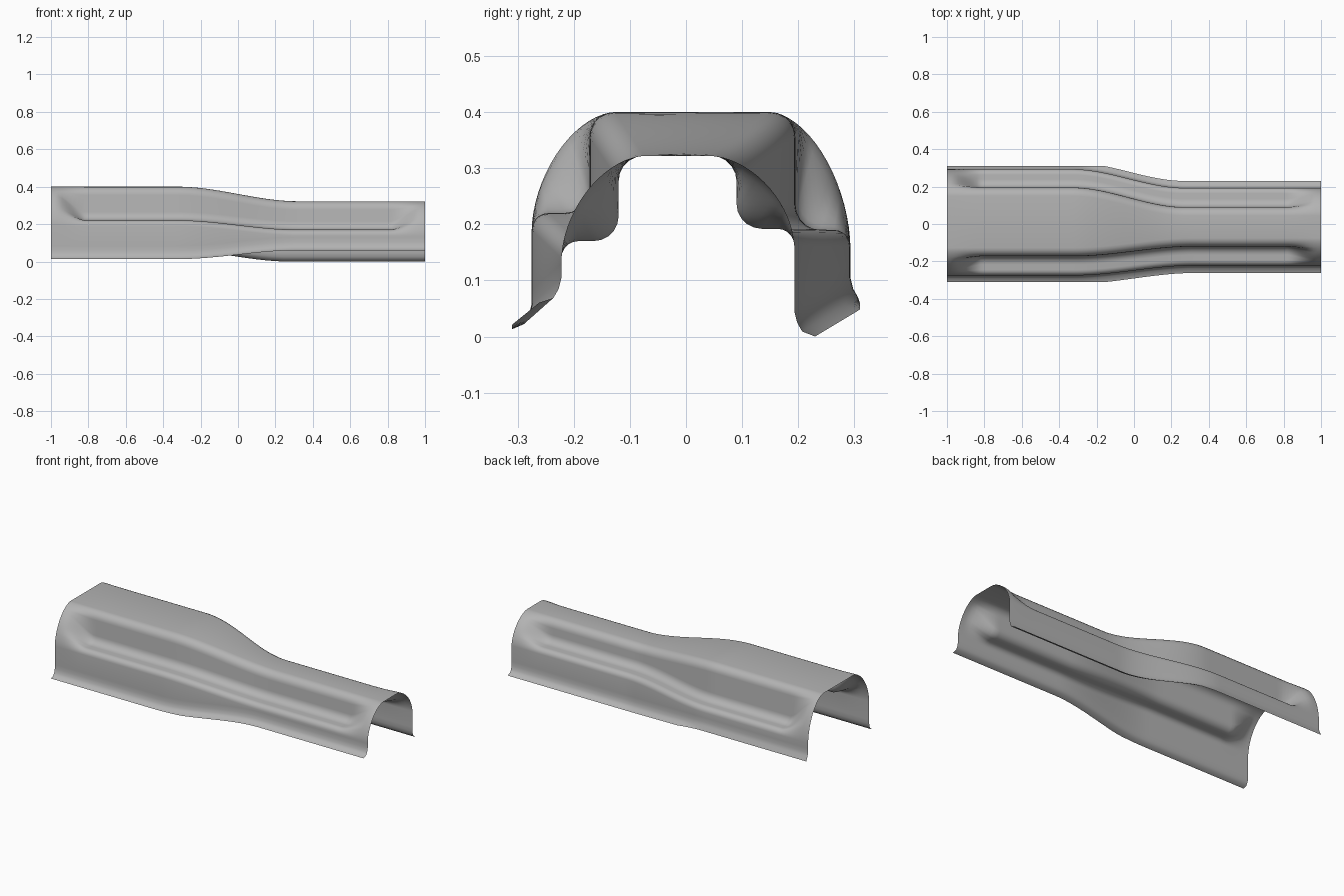
import bpy
import bmesh
from math import sin, cos, pi

cube = bpy.data.objects.get("Cube")
if cube:
    bpy.data.objects.remove(cube)

TRIM = 0.31       # flanges are trimmed at this half width
CORNER = 0.045    # rounding of the channel corners
STATIONS = 100
ARC = 6

# Side dimensions at the wide end and the narrow end
KEYS = ("top", "step", "ledge", "wall", "rim", "rim_z")
SIDES = {
    "front": ((0.40, 0.172, 0.22, 0.275, 0.32, 0.013), (0.322, 0.12, 0.17, 0.222, 0.262, 0.06)),
    "back": ((0.40, 0.195, 0.19, 0.293, 0.33, 0.06), (0.322, 0.09, 0.192, 0.193, 0.23, 0.0)),
}
# Start and end of the narrowing along the length
BENDS = {"front": (-0.32, 0.32), "back": (-0.33, 0.27)}


def smooth(a, b, x):
    t = min(max((x - a) / (b - a), 0), 1)
    return t * t * (3 - 2 * t)


def mix(a, b, t):
    return a + (b - a) * t


def arc(cy, cz, ry, rz, count, power=2.0):
    """Quarter superellipse running from straight up to straight out."""
    angles = [pi / 2 * i / (count - 1) for i in range(count)]
    return [(cy + ry * sin(a) ** (2 / power), cz + rz * max(cos(a), 0) ** (2 / power))
            for a in angles]


def half_section(side, x):
    """Points from the roof edge down to the flange rim."""
    narrow = smooth(*BENDS[side], x)
    wide_end, narrow_end = SIDES[side]
    d = {k: mix(a, b, narrow) for k, a, b in zip(KEYS, wide_end, narrow_end)}
    r, foot = CORNER, d["ledge"] - 0.03
    # Plain arched shoulder, used at both ends
    arch = arc(d["step"] - r, foot, d["wall"] - d["step"] + r, d["top"] - foot, 3 * ARC, 1.75)
    # Stepped shoulder with the side channel pressed in
    upper = arc(d["step"] - r, d["top"] - r, r, r, ARC)
    inner = [(d["step"] + r - (y - d["step"]), z)
             for y, z in arc(d["step"], d["ledge"], r, r, ARC)][::-1]
    inner = [(y, d["ledge"] + r - (z - d["ledge"])) for y, z in inner][::-1]
    inner = sorted(inner, key=lambda p: (-p[1], p[0]))
    lower = arc(d["wall"] - 0.03, foot, 0.03, 0.03, ARC)
    channel = upper + inner + lower
    depth = min(max((0.97 - abs(x)) / 0.15, 0), 1)
    depth = mix(depth, smooth(0, 1, depth), 0.5)
    points = [(mix(a[0], c[0], depth), mix(a[1], c[1], depth)) for a, c in zip(arch, channel)]
    # Wall foot and outward flange
    w, z = d["wall"], d["rim_z"]
    points += [(w, z + 0.07), (w, z + 0.045), (w + 0.005, z + 0.025),
               (w + 0.014, z + 0.009), (d["rim"], z)]
    return [(min(y, TRIM), h) for y, h in points]


# Pressed sheet cover lofted along its length
bm = bmesh.new()
rows = []
for i in range(STATIONS + 1):
    x = -1 + 2 * i / STATIONS
    front = [(-y, z) for y, z in half_section("front", x)][::-1]
    rows.append([bm.verts.new((x, y, z)) for y, z in front + half_section("back", x)])
for a, b in zip(rows, rows[1:]):
    for j in range(len(a) - 1):
        bm.faces.new((a[j], b[j], b[j + 1], a[j + 1]))
bmesh.ops.recalc_face_normals(bm, faces=bm.faces)
if sum(f.normal.z * f.calc_area() for f in bm.faces) < 0:
    bmesh.ops.reverse_faces(bm, faces=bm.faces)
mesh = bpy.data.meshes.new("tunnel_cover")
bm.to_mesh(mesh)
bm.free()
cover = bpy.data.objects.new("tunnel_cover", mesh)
bpy.context.collection.objects.link(cover)

# Plain grey metal
grey = bpy.data.materials.new("plain_grey")
grey.use_nodes = True
colour = (0.45, 0.45, 0.45, 1)
grey.diffuse_color = colour
grey.node_tree.nodes["Principled BSDF"].inputs["Base Color"].default_value = colour
mesh.materials.append(grey)

bpy.context.view_layer.objects.active = cover
cover.select_set(True)
bpy.ops.object.shade_smooth_by_angle(angle=pi / 3)
